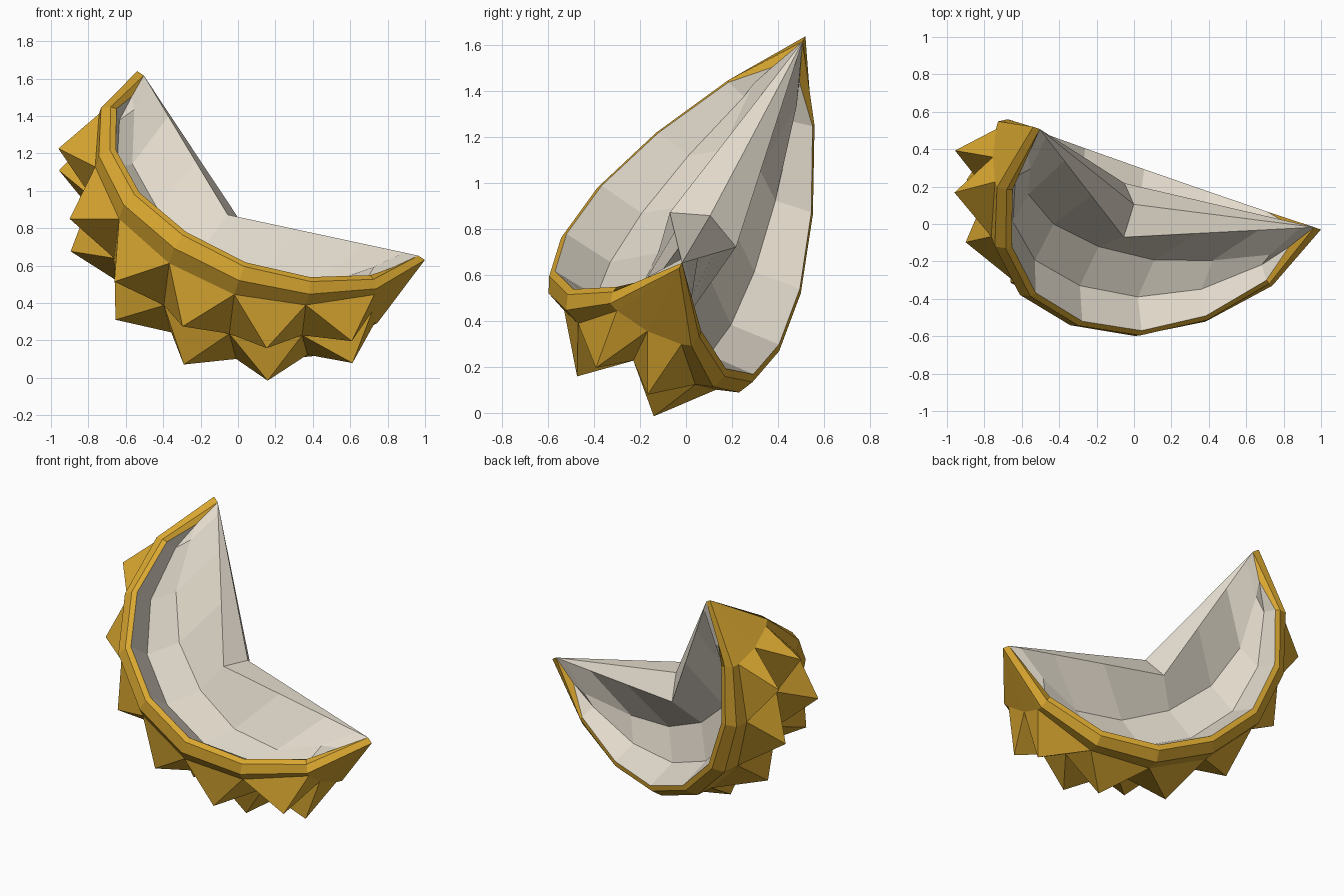
import bpy, bmesh, math
from mathutils import Vector

if "Cube" in bpy.data.objects:
    bpy.data.objects.remove(bpy.data.objects["Cube"])

# Slice frame: long axis U (tip to tip), outward V, sideways N (towards the front cut)
M = Vector((0.23, 0.245, 1.135))
U = Vector((0.80, -0.286, -0.525)).normalized()
N = Vector((-0.04, -0.88, 0.48))
N = (N - U * N.dot(U)).normalized()
V = U.cross(N)

# Symmetric outline of the pith edge: distance along axis, radius
HALF = [(.885, 0), (.847, .39), (.648, .708), (.354, .918)]
PROFILE = [(-u, r) for u, r in HALF] + [(0, .984)] + HALF[::-1]
LAST = len(PROFILE) - 1
TIP = .885 * 1.035


def point(u, r, deg):
    a = math.radians(deg)
    return M + U * u + V * (r * math.cos(a)) + N * (r * math.sin(a))


def material(name, color):
    m = bpy.data.materials.new(name)
    m.diffuse_color = (*color, 1)
    m.use_nodes = True
    m.node_tree.nodes["Principled BSDF"].inputs["Base Color"].default_value = m.diffuse_color
    return m


def sheet(name, columns, mat, spike_cols=()):
    """Skin a grid of meridian columns; raise a pyramid on faces of spike columns."""
    bm = bmesh.new()
    grid = [[bm.verts.new(p) for p in col] for col in columns]
    spikes = []
    for j in range(len(grid) - 1):
        for i in range(LAST):
            f = bm.faces.new((grid[j][i], grid[j][i + 1], grid[j + 1][i + 1], grid[j + 1][i]))
            if j in spike_cols and 0 < i < LAST - 1:
                spikes.append(f)
    bm.normal_update()
    for f in spikes:
        tip = bm.verts.new(f.calc_center_median() + f.normal * 0.2)
        loop = list(f.verts)
        for k in range(4):
            bm.faces.new((loop[k], loop[(k + 1) % 4], tip))
        bm.faces.remove(f)
    bmesh.ops.remove_doubles(bm, verts=bm.verts, dist=0.0005)
    bmesh.ops.dissolve_degenerate(bm, edges=bm.edges, dist=0.0005)
    me = bpy.data.meshes.new(name)
    bm.to_mesh(me)
    bm.free()
    me.materials.append(mat)
    ob = bpy.data.objects.new(name, me)
    bpy.context.collection.objects.link(ob)


def outer(scale, deg, bulge=1):
    """Husk meridian: the pith outline scaled about the centre."""
    return [point(u * scale, r * scale * bulge, deg) for u, r in PROFILE]


def inner(su, sr, deg):
    """Pith meridian; its ends stop short of the tips, leaving a gold end plate."""
    pts = [point(u * su, r * sr, deg) for u, r in PROFILE]
    for i, s in ((0, -1), (LAST, 1)):
        pts[i] = point(.87 * s, .18, math.copysign(22, deg))
    return pts


def valley(deg):
    """Deepest line of a chamber, swinging outwards near the tips."""
    pts = inner(.95, .72, deg)
    for i, s in ((1, -1), (LAST - 1, 1)):
        pts[i] = point(.80 * s, .26, math.copysign(24, deg))
    return pts


def ridge(height, deg):
    """Straight edges from both tips to the middle."""
    pts = []
    for u, r in PROFILE:
        u = math.copysign(TIP, u) if r == 0 else u
        pts.append(point(u, height * (1 - abs(u) / TIP), deg))
    return pts


gold = material("husk gold", (0.70, 0.39, 0.03))
cream = material("pith cream", (0.76, 0.70, 0.60))

# Husk: rim, sloping edge, flat band, two rows of spikes, mirrored edge
husk = [inner(1, 1, -32), outer(1.035, -31.7), outer(1.085, -28), outer(1.085, -22),
        outer(1.085, 0, .98),
        outer(1.085, 22), outer(1.085, 28), outer(1.035, 31.7), inner(1, 1, 32)]
sheet("spiky_husk", husk, gold, (3, 4))

# Pith: two hollow chambers either side of a central dividing ridge
front, back = [[inner(1, 1, 32 * s), inner(.97, .925, 19 * s), valley(10.4 * s),
                ridge(.50, 19 * s)] for s in (1, -1)]
sheet("pith_lining", front + [ridge(.386, 0)] + back[::-1], cream)
